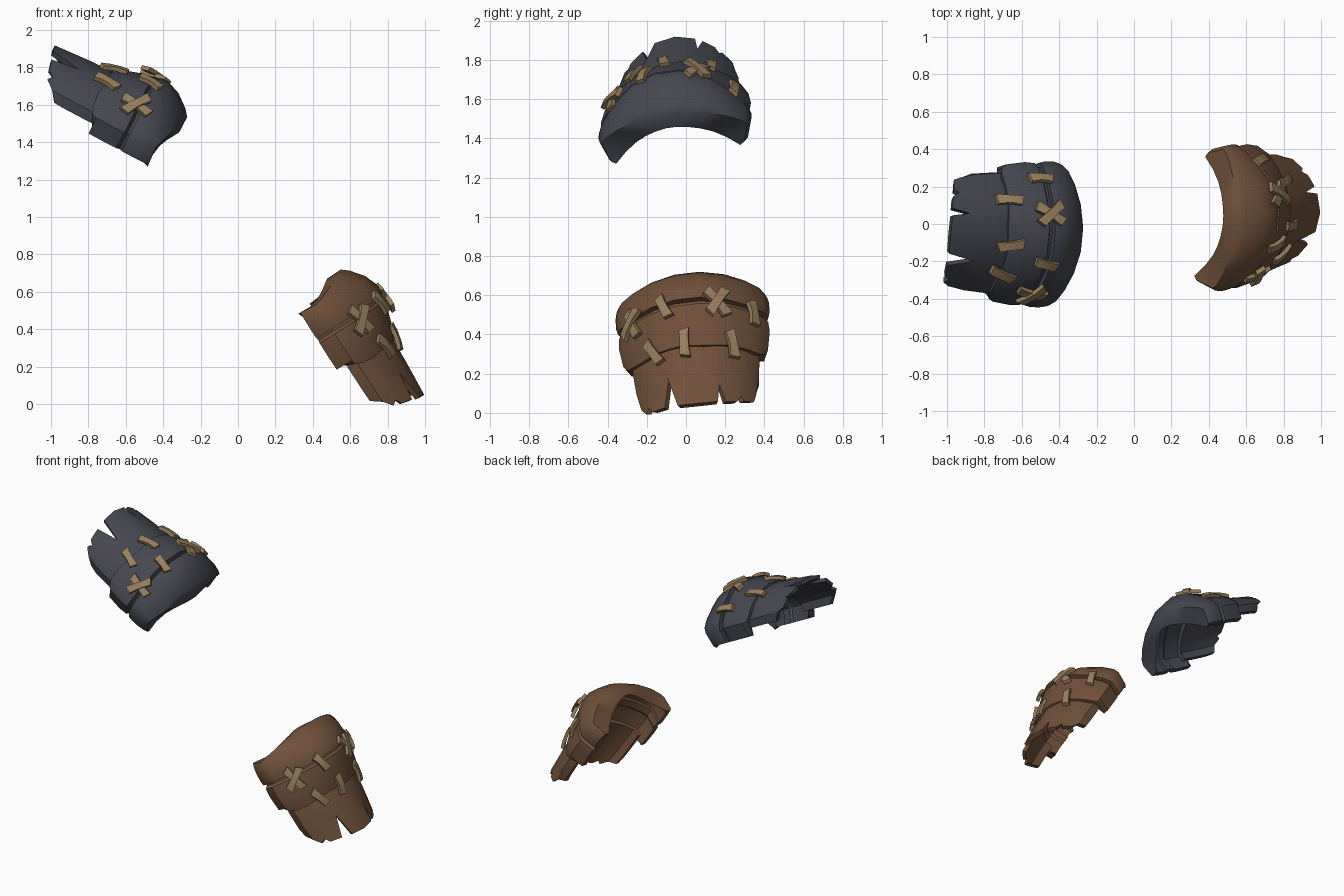
import bpy, bmesh, math
from mathutils import Vector

if "Cube" in bpy.data.objects:
    bpy.data.objects.remove(bpy.data.objects["Cube"])


def material(name, rgb):
    m = bpy.data.materials.new(name)
    m.diffuse_color = (*rgb, 1.0)
    m.use_nodes = True
    m.node_tree.nodes["Principled BSDF"].inputs["Base Color"].default_value = m.diffuse_color
    return m


DARK = material("dark_leather", (0.060, 0.062, 0.080))
BROWN = material("brown_leather", (0.165, 0.082, 0.042))
TAN = material("tan_strap", (0.32, 0.215, 0.11))
CENTRE = 0.105      # height of the arch centre above the pad base
MAX_ANGLE = 114


def frame(origin, along, across, sign):
    """Return a function placing (along, across, outward) coordinates."""
    o, v = Vector(origin), Vector(across).normalized()
    u = Vector(along)
    u = (u - v * u.dot(v)).normalized()
    w = u.cross(v) * sign
    return lambda a, b, c: o + u * a + v * b + w * c


def arch(deg, a, h):
    """Peaked arch with tucked-in ends."""
    t = math.radians(deg)
    c = math.cos(t)
    w = (h - CENTRE) * c ** 1.7 if c > 0 else 0.27 * c
    return Vector((a * math.sin(t), CENTRE + w))


def make_object(name, verts, faces, mat, angle):
    me = bpy.data.meshes.new(name)
    me.from_pydata([tuple(p) for p in verts], [], faces)
    bm = bmesh.new()
    bm.from_mesh(me)
    bmesh.ops.recalc_face_normals(bm, faces=bm.faces)
    bm.to_mesh(me)
    bm.free()
    me.materials.append(mat)
    ob = bpy.data.objects.new(name, me)
    bpy.context.collection.objects.link(ob)
    bpy.ops.object.select_all(action='DESELECT')
    ob.select_set(True)
    bpy.context.view_layer.objects.active = ob
    bpy.ops.object.shade_smooth_by_angle(angle=math.radians(angle))
    return ob


def plate(name, place, rows, angles, mat, ends=None, thick_rim=False):
    """Arched shell; rows are (along, half width, height, side wall, top wall, bow)."""
    n, m = len(rows), len(angles)
    verts, faces = [], []
    for layer in (0, 1):
        for r, (u, a, h, ts, tt, bow) in enumerate(rows):
            for c, deg in enumerate(angles):
                uu = u + (ends[c] if ends and r == n - 1 else 0)
                uu += bow * math.sin(math.radians(deg)) ** 2
                v, w = arch(deg, a - ts * layer, h - tt * layer)
                if thick_rim and r < 2:
                    f = deg / MAX_ANGLE
                    uu += (0.008 if f < 0 else 0.035) * abs(f) ** 3
                    if layer and r == 0:
                        # shallow opening edge of the collar
                        v, w = 0.32 * f, -0.02 + 0.195 * (1 - abs(f) ** 1.7)
                verts.append(place(uu, v, w))
    k = n * m
    for r in range(n - 1):
        for c in range(m - 1):
            i = r * m + c
            faces.append((i, i + 1, i + m + 1, i + m))
            faces.append((k + i, k + i + m, k + i + m + 1, k + i + 1))
    # rim joining outer and inner surfaces
    loop = [c for c in range(m)]
    loop += [r * m + m - 1 for r in range(1, n)]
    loop += [(n - 1) * m + c for c in range(m - 2, -1, -1)]
    loop += [r * m for r in range(n - 2, 0, -1)]
    for i, j in zip(loop, loop[1:] + loop[:1]):
        faces.append((i, j, k + j, k + i))
    return make_object(name, verts, faces, mat, 50 if thick_rim else 32)


def strap(name, place, u, deg, a, h, slope, rot, lift, length):
    """Nearly flat leather tie lying across a seam."""
    q = math.radians(rot)
    p = arch(deg, a, h)
    tan = (arch(deg + 4, a, h) - arch(deg - 4, a, h)).normalized()
    nrm = Vector((-tan.y, tan.x))
    u += 0.015 * math.sin(math.radians(deg)) ** 2
    verts, faces = [], []
    # cross-sections: position, half width, rise
    for s, wd, rise in ((-0.5, 0.026, 0.0), (-0.15, 0.022, 0.007),
                        (0.2, 0.023, 0.006), (0.5, 0.027, -0.001)):
        for e, z in ((-1, -0.013), (1, -0.013), (1, 0.011), (-1, 0.011)):
            s2 = s * length + e * 0.006 * (1 if s > 0 else -1)
            du = s2 * math.cos(q) - e * wd * math.sin(q)
            dt = s2 * math.sin(q) + e * wd * math.cos(q)
            x = p + tan * dt + nrm * (z + rise + lift + 0.006 + slope * du)
            verts.append(place(u + du, x.x, x.y))
    for r in range(3):
        for i in range(4):
            j = (i + 1) % 4
            faces.append((r * 4 + i, r * 4 + j, r * 4 + 4 + j, r * 4 + 4 + i))
    faces += [(0, 1, 2, 3), (12, 13, 14, 15)]
    make_object(name, verts, faces, TAN, 25)


ARCH = [-114, -92, -70, -50, -30, -10, 10, 30, 50, 70, 92, 114]

# collar plate rolls inward at its rim
COLLAR = [(0.0, 0.375, 0.257, 0.045, 0.07, 0.06), (0.03, 0.387, 0.295, 0.05, 0.09, 0.055),
          (0.10, 0.395, 0.352, 0.05, 0.08, 0.035), (0.18, 0.395, 0.384, 0.05, 0.06, 0.01),
          (0.23, 0.388, 0.380, 0.05, 0.055, -0.01)]

# middle plate starts with a sunken groove under the collar
MIDDLE = [(0.18, 0.36, 0.340, 0.04, 0.04, 0.0), (0.245, 0.36, 0.343, 0.04, 0.04, -0.01),
          (0.26, 0.384, 0.369, 0.05, 0.055, -0.01), (0.32, 0.388, 0.358, 0.05, 0.05, -0.01),
          (0.42, 0.372, 0.325, 0.05, 0.05, 0.0), (0.465, 0.355, 0.306, 0.04, 0.04, 0.0)]
MIDDLE_ENDS = [-0.06, -0.02, 0, 0.01, 0, 0, 0.01, 0, 0, 0, -0.02, -0.05]

# flap with V-shaped tears along its free edge
FLAP = [(0.38, 0.325, 0.288, 0.035, 0.035, 0), (0.48, 0.325, 0.295, 0.035, 0.035, 0),
        (0.60, 0.315, 0.291, 0.035, 0.035, 0), (0.79, 0.295, 0.278, 0.03, 0.03, 0)]
FLAP_ANGLES = [-102, -88, -66, -58, -52, -34, -27, -19, 2, 22, 25, 30, 44, 50, 54, 74, 90, 102]
FLAP_ENDS = [-0.13, -0.09, -0.04, -0.06, -0.025, -0.01, -0.16, 0.005, 0.015,
             0.005, -0.10, 0.0, -0.015, -0.055, -0.03, -0.05, -0.10, -0.14]

# straps: angle round the arch, then rotations (two make a cross)
SEAM_TIES = [(-49, (18, -52)), (-18, (20,)), (22, (40, -32)), (54, (12,))]
FLAP_TIES = [(-33, (26,)), (-5, (-3,)), (34, (14,))]


def shoulder_pad(prefix, place, mat, twist):
    plate(prefix + "_collar_plate", place, COLLAR, ARCH, mat, thick_rim=True)
    plate(prefix + "_middle_plate", place, MIDDLE, ARCH, mat, MIDDLE_ENDS)
    plate(prefix + "_torn_flap", place, FLAP, FLAP_ANGLES, mat, FLAP_ENDS)
    for i, (deg, rots) in enumerate(SEAM_TIES):
        for j, rot in enumerate(rots):
            strap(f"{prefix}_seam_strap_{i}_{j}", place, 0.255, deg, 0.39, 0.377,
                  -0.05, rot + twist, 0.012 * j, 0.17 if len(rots) > 1 else 0.13)
    for i, (deg, rots) in enumerate(FLAP_TIES):
        strap(f"{prefix}_flap_strap_{i}", place, 0.46, deg, 0.362, 0.316,
              -0.2, rots[0] + twist, 0.0, 0.14)


# upper dark pad and lower brown pad, mirror images of each other
shoulder_pad("dark_pad", frame((-0.39, -0.045, 1.303), (-0.89, 0.03, 0.46),
                               (0.10, 0.98, 0.13), -1), DARK, -8)
shoulder_pad("brown_pad", frame((0.33, 0.035, 0.58), (0.54, 0.10, -0.84),
                                (0.068, 0.985, 0.115), 1), BROWN, 0)
